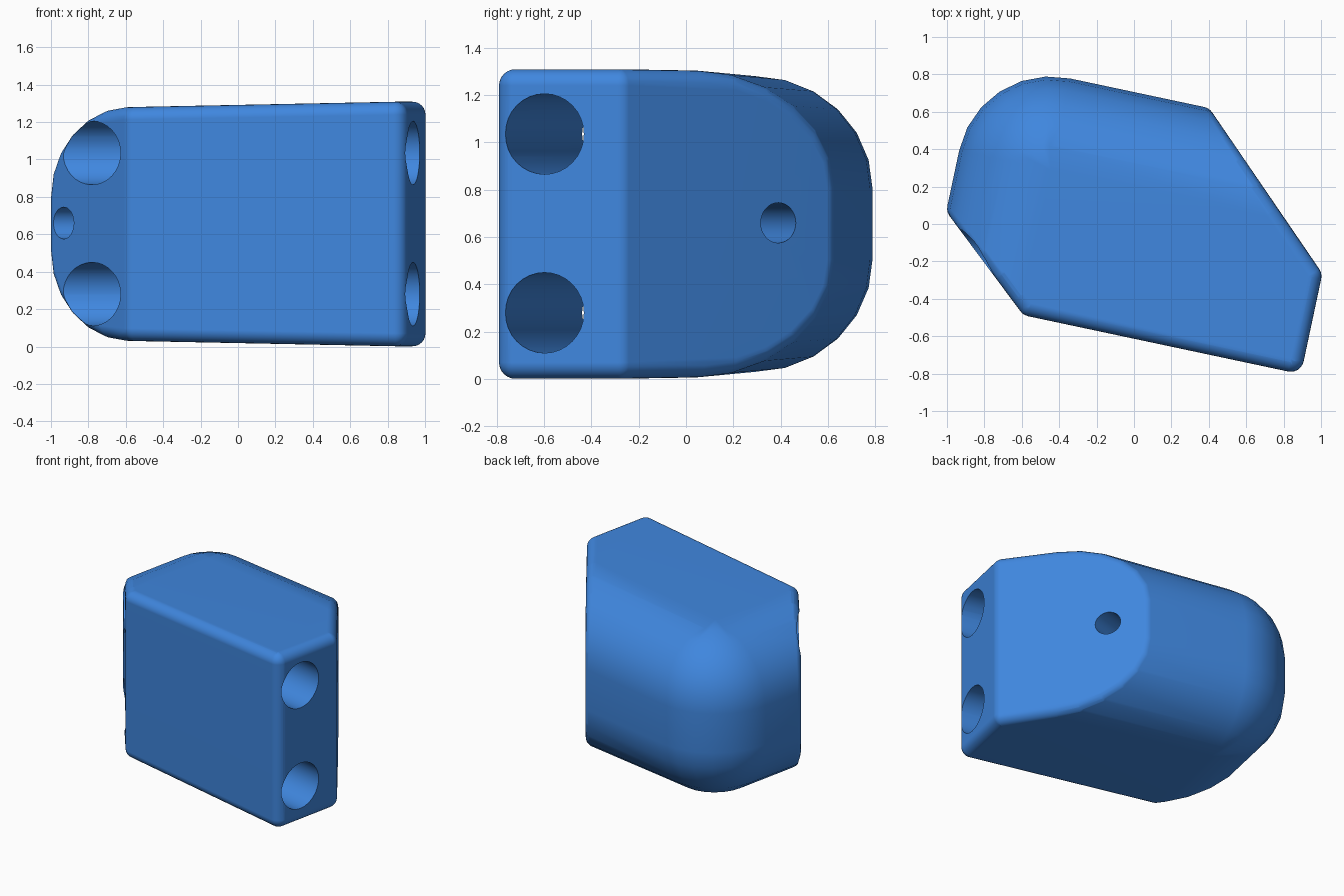
import bpy, bmesh, math
from mathutils import Vector, Matrix

if "Cube" in bpy.data.objects:
    bpy.data.objects.remove(bpy.data.objects["Cube"])

ROT = Matrix.Rotation(math.radians(-12), 4, 'Z')   # block is turned about z
R = 0.07            # small edge rounding
BIG = 0.43          # large rounding of the rear and left side (less R)
MID = 0.655         # middle height

blue = bpy.data.materials.new("blue")
blue.diffuse_color = (0.05, 0.24, 0.73, 1)
blue.use_nodes = True
blue.node_tree.nodes["Principled BSDF"].inputs["Base Color"].default_value = blue.diffuse_color


def directions(seg=24, rings=12):
    out = [Vector((0, 0, 1)), Vector((0, 0, -1))]
    for i in range(1, rings):
        t = math.pi * i / rings
        for j in range(seg):
            a = 2 * math.pi * j / seg
            out.append(Vector((math.sin(t) * math.cos(a), math.sin(t) * math.sin(a), math.cos(t))))
    return out


def hull(points):
    bm = bmesh.new()
    for p in points:
        bm.verts.new(p)
    bmesh.ops.remove_doubles(bm, verts=bm.verts[:], dist=0.002)
    bmesh.ops.convex_hull(bm, input=bm.verts[:])
    loose = [v for v in bm.verts if not v.link_faces]
    bmesh.ops.delete(bm, geom=loose, context='VERTS')
    return bm


# inner core: box with big rounding at the left end and rear
dirs = directions()
u0, u1, v0, vb = -0.496, 0.97, -0.53, 0.19
core = []
for zc in (0.5, 0.81):
    core += [Vector((u0, vb, zc)) + d * BIG for d in dirs]
    for i in range(24):
        a = 2 * math.pi * i / 24
        c, s = BIG * math.cos(a), BIG * math.sin(a)
        core.append(Vector((u1, vb + c, zc + s)))
        core.append(Vector((u0 + c, v0, zc + s)))
core += [Vector((u1, v0, z)) for z in (0.07, 1.24)]
bm = hull(core)

# two slanted cuts
for normal, dist in ((Vector((0.825, 0.564, 0)), 0.682), (Vector((-0.802, -0.597, 0)), 0.766)):
    n = (ROT.inverted().to_3x3() @ normal).normalized()
    bmesh.ops.bisect_plane(bm, geom=bm.verts[:] + bm.edges[:] + bm.faces[:], dist=1e-5,
                           plane_co=n * (dist - R), plane_no=n, clear_outer=True)
core = [v.co.copy() for v in bm.verts]
bm.free()

# grow the core by a small sphere so every edge is rounded
bm = hull([p + d * R for p in core for d in dirs])
bmesh.ops.dissolve_limit(bm, angle_limit=math.radians(1), verts=bm.verts[:], edges=bm.edges[:])
for v in bm.verts:      # slight taper towards the left end
    v.co.z = MID + (v.co.z - MID) * (1 - 0.03 * (1.04 - v.co.x))
bm.transform(ROT)
bmesh.ops.recalc_face_normals(bm, faces=bm.faces[:])
mesh = bpy.data.meshes.new("block")
bm.to_mesh(mesh)
bm.free()
mesh.materials.append(blue)
block = bpy.data.objects.new("block", mesh)
bpy.context.collection.objects.link(block)


# through holes
def drill(a, b, radius):
    a, b = Vector(a), Vector(b)
    d = (b - a).normalized()
    bpy.ops.mesh.primitive_cylinder_add(vertices=32, radius=radius, depth=(b - a).length + 1.2,
                                        location=(a + b) / 2,
                                        rotation=d.to_track_quat('Z', 'Y').to_euler())
    cutter = bpy.context.object
    cutter.name = "hole_cutter"
    cutter.hide_render = True
    cutter.data.materials.append(blue)
    mod = block.modifiers.new("hole", 'BOOLEAN')
    mod.object = cutter
    mod.operation = 'DIFFERENCE'
    mod.solver = 'EXACT'
    bpy.context.view_layer.objects.active = block
    bpy.ops.object.modifier_apply(modifier=mod.name)
    bpy.data.objects.remove(cutter)


for z in (0.28, 1.035):
    drill(ROT @ Vector((-0.8, -0.39, z)), ROT @ Vector((1.04, -0.39, z)), 0.17)
drill((-0.93, -0.03, 0.66), (0.56, 0.39, 0.66), 0.085)

# smooth shading with crisp hole rims
bpy.ops.object.select_all(action='DESELECT')
block.select_set(True)
bpy.context.view_layer.objects.active = block
bpy.ops.object.shade_smooth_by_angle(angle=math.radians(35))
wn = block.modifiers.new("even_shading", 'WEIGHTED_NORMAL')
wn.keep_sharp = True
